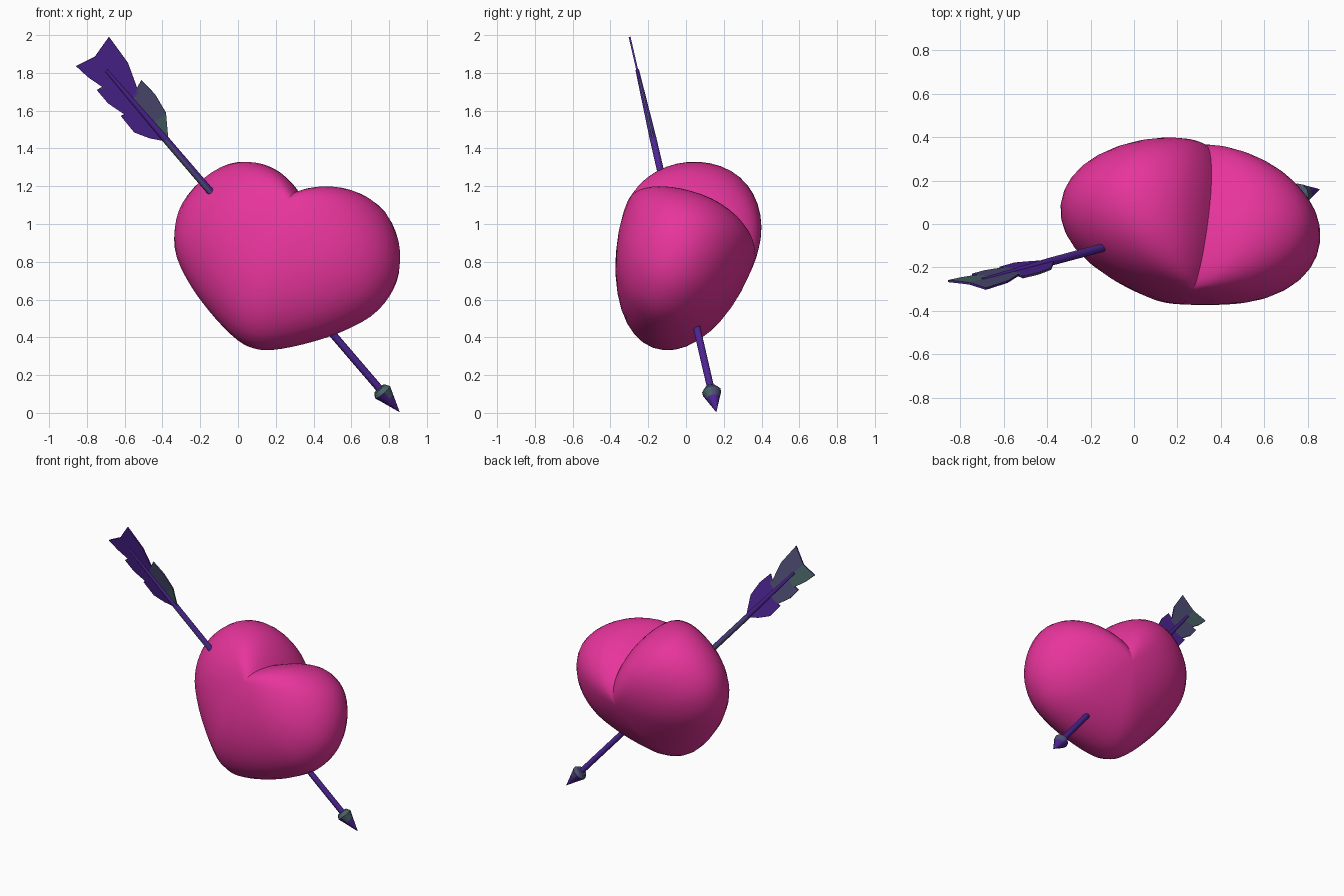
import bpy, bmesh, math
from mathutils import Vector

if "Cube" in bpy.data.objects:
    bpy.data.objects.remove(bpy.data.objects["Cube"])


def material(name, rgb):
    m = bpy.data.materials.new(name)
    m.diffuse_color = (*rgb, 1)
    m.use_nodes = True
    m.node_tree.nodes["Principled BSDF"].inputs["Base Color"].default_value = m.diffuse_color
    return m


PINK = material("pink", (0.80, 0.035, 0.33))
PURPLE = material("purple", (0.075, 0.018, 0.29))
SLATE = material("slate", (0.075, 0.075, 0.18))
TEAL = material("dark_teal", (0.065, 0.125, 0.135))


def finish(name, bm, mats, smooth=None, rule=None):
    bmesh.ops.recalc_face_normals(bm, faces=bm.faces)
    bm.normal_update()
    if rule:
        for f in bm.faces:
            f.material_index = rule(f.calc_center_median(), f.normal)
    me = bpy.data.meshes.new(name)
    bm.to_mesh(me)
    bm.free()
    for m in mats:
        me.materials.append(m)
    ob = bpy.data.objects.new(name, me)
    bpy.context.collection.objects.link(ob)
    if smooth:
        bpy.ops.object.select_all(action='DESELECT')
        ob.select_set(True)
        bpy.context.view_layer.objects.active = ob
        bpy.ops.object.shade_smooth_by_angle(angle=math.radians(smooth))
    return ob


def catmull(pts, i, t):
    p0, p1, p2, p3 = (Vector(pts[j]) for j in (i - 1, i, i + 1, i + 2))
    return 0.5 * (2 * p1 + (p2 - p0) * t + (2 * p0 - 5 * p1 + 4 * p2 - p3) * t * t
                  + (3 * p1 - p0 - 3 * p2 + p3) * t ** 3)


# Heart: half outline, mirrored, then inflated along its thickness
up = Vector((0.325, 0.29, 0.90)).normalized()
side = Vector((0.95, -0.20, -0.28))
side = (side - up * side.dot(up)).normalized()
front = side.cross(up)
centre = Vector((0.25, -0.003, 0.845))
half = [(0, 0.305), (0.08, 0.36), (0.19, 0.405), (0.32, 0.41), (0.45, 0.36),
        (0.555, 0.24), (0.61, 0.09), (0.605, -0.05), (0.545, -0.19),
        (0.41, -0.33), (0.25, -0.445), (0.1, -0.525), (0, -0.545)]
pts = [(-0.06, 0.26)] + half + [(-0.1, -0.525)]
right = [catmull(pts, i, t / 3) for i in range(1, len(half)) for t in range(3)]
right.append(Vector(half[-1]))
outline = right + [Vector((-p.x, p.y)) for p in reversed(right[1:-1])]
STEPS = 10


def heart_point(p, phi):
    s, t = math.cos(phi), math.sin(phi)
    mid, depth = (0.16, 0.375) if t > 0 else (0.09, 0.36)
    return centre + side * p.x * s + up * (mid + (p.y - mid) * s) + front * depth * t


bm = bmesh.new()
rings = [[bm.verts.new(heart_point(p, math.pi / 2 * k / STEPS)) for p in outline]
         for k in range(1 - STEPS, STEPS)]
n = len(outline)
for r0, r1 in zip(rings, rings[1:]):
    for i in range(n):
        j = (i + 1) % n
        bm.faces.new((r0[i], r0[j], r1[j], r1[i]))
for ring, sgn in ((rings[0], -1), (rings[-1], 1)):
    pole = bm.verts.new(heart_point(Vector((0, 0)), math.pi / 2 * sgn))
    for i in range(n):
        bm.faces.new((ring[i], ring[(i + 1) % n], pole))
finish("heart", bm, [PINK], 40)

# Arrow frame: distance back from the tip, and sideways in the feather plane
tip = Vector((0.855, 0.16, 0.005))
back = Vector((-0.858, -0.231, 1.0)).normalized()
lat = Vector((1, 0, 0))
lat = (lat - back * lat.dot(back)).normalized()
flat = back.cross(lat)


def lathe(profile, sides=10):
    bm = bmesh.new()
    loops = []
    for s, r in profile:
        loops.append([bm.verts.new(tip + back * s + r * (
            lat * math.cos(2 * math.pi * k / sides) + flat * math.sin(2 * math.pi * k / sides)))
            for k in range(sides)])
    for a, b in zip(loops, loops[1:]):
        for i in range(sides):
            j = (i + 1) % sides
            bm.faces.new((a[i], a[j], b[j], b[i]))
    bm.faces.new(loops[0])
    bm.faces.new(loops[-1])
    return bm


def along(c):
    return (c - tip).dot(back)


# Shaft: slate on the upper left side, purple elsewhere
finish("arrow_shaft", lathe([(0.12, 0.02), (1.0, 0.02), (1.93, 0.019), (2.42, 0.01)]),
       [PURPLE, SLATE], 40,
       lambda c, nrm: 1 if 1.0 < along(c) < 1.95 and nrm.x < 0.35 else 0)


# Arrow head: teal on the front of the base, slate behind, purple point
def head_colour(c, nrm):
    if along(c) < 0.095 or nrm.z < -0.1:
        return 0
    return 1 if nrm.y < 0.1 else 2


finish("arrow_head", lathe([(0, 0.001), (0.095, 0.035), (0.14, 0.052), (0.165, 0.036), (0.168, 0.015)]),
       [PURPLE, TEAL, SLATE], 40, head_colour)

# Feather: two notched vanes, each joined to the spine
vanes = [
    [(2.55, 0.127), (2.376, 0.113), (2.214, 0.053), (2.26, 0.107), (2.155, 0.114),
     (2.04, 0.094), (1.93, 0.017), (1.915, 0)],
    [(2.54, -0.108), (2.454, -0.098), (2.353, -0.071), (2.369, -0.107), (2.277, -0.108),
     (2.158, -0.075), (2.179, -0.1), (2.067, -0.103), (1.989, -0.06), (1.915, 0)],
]


def plate_point(s, l, h):
    return tip + back * s + lat * l + flat * h


bm = bmesh.new()
for edge in vanes:
    spine = 2.515
    for (s0, l0), (s1, l1) in zip(edge, edge[1:]):
        nxt = min(spine, s1)
        corners = [(spine, 0), (s0, l0), (s1, l1)]
        if nxt < spine and l1 != 0:
            corners.append((nxt, 0))
        layers = [[bm.verts.new(plate_point(*c, h)) for c in corners] for h in (-0.005, 0.005)]
        for layer in layers:
            bm.faces.new(layer)
        # wall along the outer edge
        bm.faces.new((layers[0][1], layers[0][2], layers[1][2], layers[1][1]))
        if spine == 2.515:
            bm.faces.new((layers[0][0], layers[0][1], layers[1][1], layers[1][0]))
        spine = nxt
bmesh.ops.remove_doubles(bm, verts=bm.verts, dist=0.0005)


def feather_colour(c, nrm):
    s, l = along(c), (c - tip).dot(lat)
    if nrm.y < 0:                       # front: purple with slate and teal on one vane
        if l > 0.02 and s < 2.25:
            return 2 if s < 2.05 else 1
        return 0
    if s > 2.2:                         # back: slate, teal on one vane
        return 2 if l < 0 and s > 2.35 else 1
    return 0


finish("arrow_feather", bm, [PURPLE, SLATE, TEAL], None, feather_colour)
